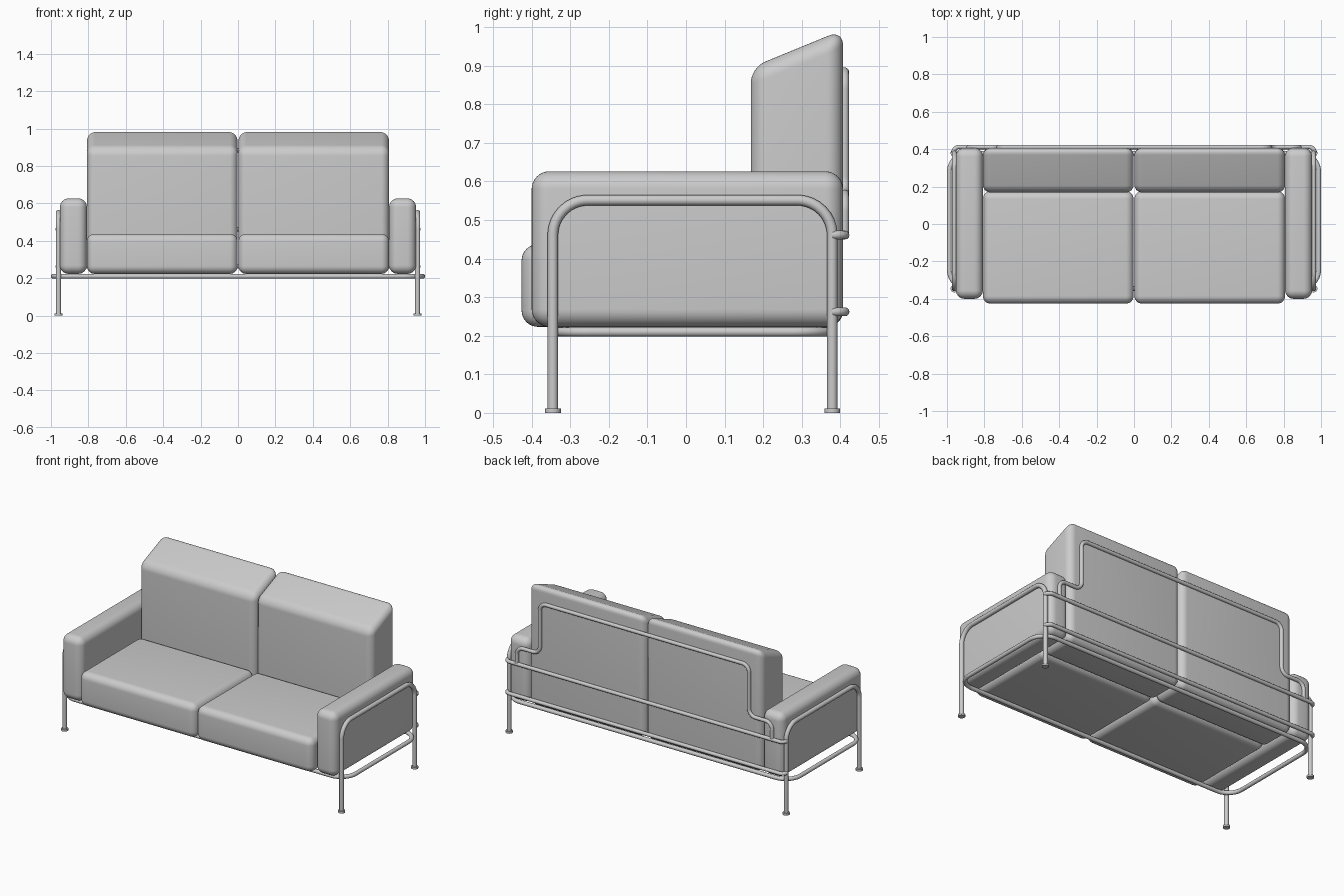
import bpy, bmesh
from mathutils import Vector

if "Cube" in bpy.data.objects:
    bpy.data.objects.remove(bpy.data.objects["Cube"])


def smooth(ob):
    bpy.ops.object.select_all(action='DESELECT')
    ob.select_set(True)
    bpy.context.view_layer.objects.active = ob
    bpy.ops.object.shade_smooth_by_angle(angle=0.6)


def cushion(name, x0, x1, profile, radius):
    """Extrude a (y, z) profile along x and round every edge."""
    bm = bmesh.new()
    face = bm.faces.new([bm.verts.new((x0, y, z)) for y, z in profile])
    ext = bmesh.ops.extrude_face_region(bm, geom=[face])
    verts = [g for g in ext['geom'] if isinstance(g, bmesh.types.BMVert)]
    bmesh.ops.translate(bm, verts=verts, vec=(x1 - x0, 0, 0))
    bmesh.ops.recalc_face_normals(bm, faces=bm.faces)
    bmesh.ops.bevel(bm, geom=bm.edges[:], offset=radius, segments=8,
                    profile=0.5, affect='EDGES')
    bmesh.ops.recalc_face_normals(bm, faces=bm.faces)
    me = bpy.data.meshes.new(name)
    bm.to_mesh(me)
    bm.free()
    ob = bpy.data.objects.new(name, me)
    bpy.context.collection.objects.link(ob)
    smooth(ob)


def tube(name, points, bend, radius, closed=False):
    """Round tube through points, with corners filleted by the bend radius."""
    pts = [Vector(p) for p in points]
    n, path = len(pts), []
    for i, p in enumerate(pts):
        if not closed and i in (0, n - 1):
            path.append(p)
            continue
        a = p + (pts[i - 1] - p).normalized() * bend
        b = p + (pts[(i + 1) % n] - p).normalized() * bend
        centre = a + b - p
        for k in range(11):
            d = a.lerp(b, k / 10) - centre
            path.append(centre + d.normalized() * bend)
    cu = bpy.data.curves.new(name, 'CURVE')
    cu.dimensions = '3D'
    cu.bevel_depth = radius
    cu.bevel_resolution = 4
    cu.use_fill_caps = True
    sp = cu.splines.new('POLY')
    sp.points.add(len(path) - 1)
    for q, v in zip(sp.points, path):
        q.co = (*v, 1)
    sp.use_cyclic_u = closed
    ob = bpy.data.objects.new(name, cu)
    bpy.context.collection.objects.link(ob)
    bpy.ops.object.select_all(action='DESELECT')
    ob.select_set(True)
    bpy.context.view_layer.objects.active = ob
    bpy.ops.object.convert(target='MESH')
    smooth(bpy.context.object)


def box(y0, y1, z0, z1):
    return [(y0, z0), (y1, z0), (y1, z1), (y0, z1)]


LEG_X, FRONT_Y, BACK_Y = 0.96, -0.345, 0.379

for s, side in ((-1, "left"), (1, "right")):
    # Upholstery
    cushion(f"{side}_seat_cushion", s * 0.002, s * 0.808,
            box(-0.426, 0.175, 0.223, 0.437), 0.042)
    cushion(f"{side}_back_cushion", s * 0.002, s * 0.808,
            [(0.168, 0.223), (0.407, 0.223), (0.407, 0.993), (0.168, 0.895)], 0.042)
    cushion(f"{side}_armrest", s * 0.808, s * 0.952,
            box(-0.40, 0.407, 0.223, 0.626), 0.046)
    # Side hoop forming both legs
    x = s * LEG_X
    tube(f"{side}_leg_hoop", [(x, FRONT_Y, 0), (x, FRONT_Y, 0.551),
                              (x, BACK_Y, 0.551), (x, BACK_Y, 0)], 0.09, 0.0137)
    # Feet
    for y, end in ((FRONT_Y, "front"), (BACK_Y, "back")):
        bpy.ops.mesh.primitive_cylinder_add(vertices=24, radius=0.0205, depth=0.012,
                                            location=(x, y, 0.006))
        bpy.context.object.name = f"{side}_{end}_foot"
        smooth(bpy.context.object)

# Base ring under the cushions
tube("base_ring", [(-0.9875, FRONT_Y, 0.21), (0.9875, FRONT_Y, 0.21),
                   (0.9875, BACK_Y, 0.21), (-0.9875, BACK_Y, 0.21)], 0.10, 0.0125, True)

# Horizontal rails across the back, bent forward into the legs
for name, z in (("lower_back_rail", 0.262), ("upper_back_rail", 0.461)):
    tube(name, [(-0.965, BACK_Y, z), (-0.965, 0.412, z),
                (0.965, 0.412, z), (0.965, BACK_Y, z)], 0.03, 0.0115)

# Stepped tube supporting the back cushions
half = [(0.885, 0.461), (0.885, 0.567), (0.725, 0.567), (0.725, 0.884)]
path = [(-x, 0.411, z) for x, z in half] + [(x, 0.411, z) for x, z in reversed(half)]
tube("back_support_tube", path, 0.045, 0.0115)
